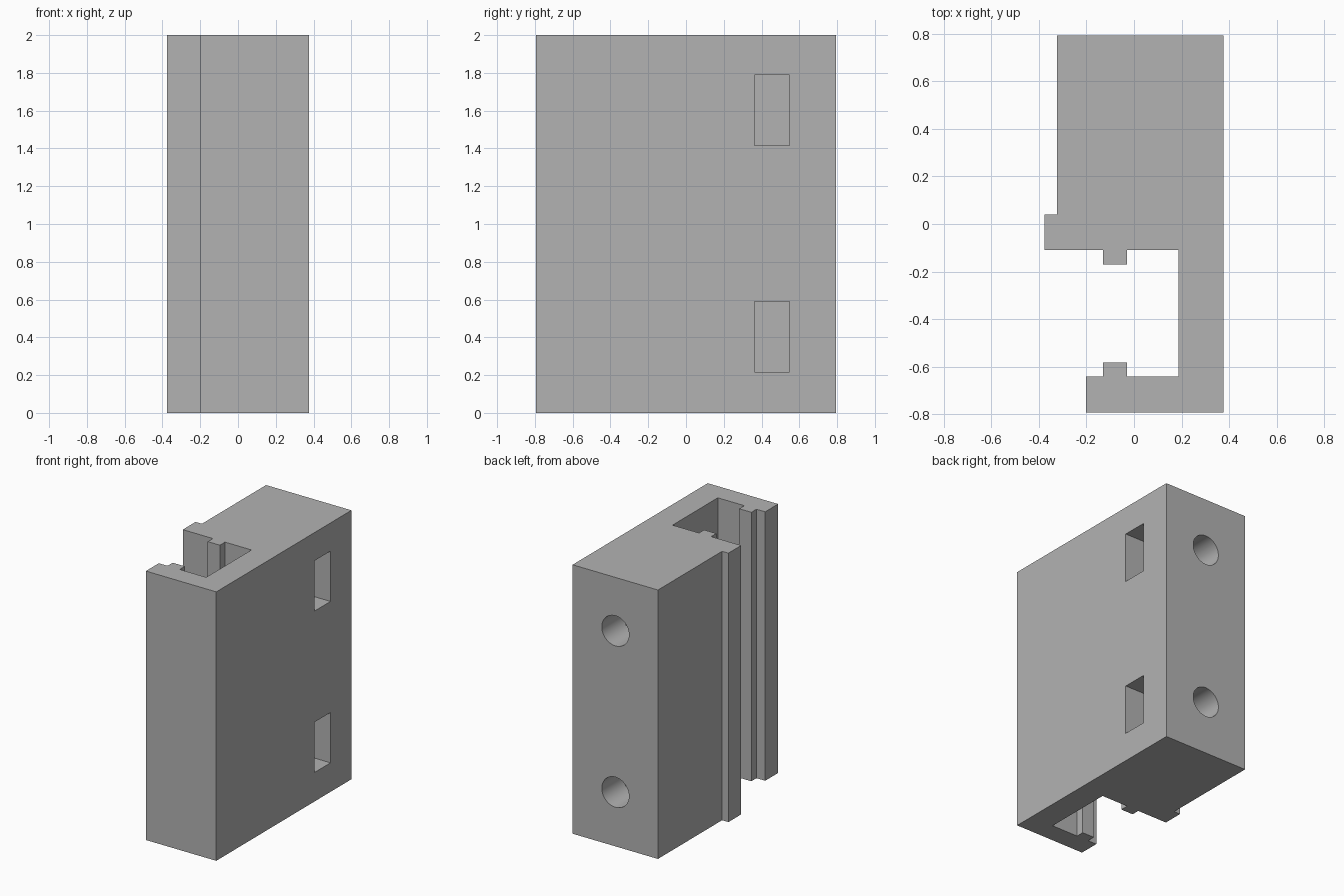
import bpy, bmesh, math
from mathutils import Matrix

cube = bpy.data.objects.get("Cube")
if cube:
    bpy.data.objects.remove(cube, do_unlink=True)

grey = bpy.data.materials.new("plain grey")
grey.use_nodes = True
colour = (0.45, 0.45, 0.45, 1)
grey.diffuse_color = colour
grey.node_tree.nodes["Principled BSDF"].inputs["Base Color"].default_value = colour


def add_object(name, bm):
    bmesh.ops.recalc_face_normals(bm, faces=bm.faces)
    mesh = bpy.data.meshes.new(name)
    bm.to_mesh(mesh)
    bm.free()
    mesh.materials.append(grey)
    obj = bpy.data.objects.new(name, mesh)
    bpy.context.collection.objects.link(obj)
    return obj


# Body: C-shaped clamp profile extruded upward
profile = [(-.325, .794), (-.325, .04), (-.377, .04), (-.377, -.11), (-.13, -.11),
           (-.13, -.17), (-.03, -.17), (-.03, -.11), (.188, -.11), (.188, -.642),
           (-.03, -.642), (-.03, -.582), (-.13, -.582), (-.13, -.642), (-.202, -.642),
           (-.202, -.794), (.377, -.794), (.377, .794)]
bm = bmesh.new()
base = bm.faces.new([bm.verts.new((x, y, 0)) for x, y in profile])
top = bmesh.ops.extrude_face_region(bm, geom=[base])["geom"]
bmesh.ops.translate(bm, vec=(0, 0, 2), verts=[v for v in top if isinstance(v, bmesh.types.BMVert)])
body = add_object("clamp_body", bm)


def cut(name, bm):
    cutter = add_object(name, bm)
    cutter.hide_render = True
    mod = body.modifiers.new(name, "BOOLEAN")
    mod.operation, mod.solver, mod.object = "DIFFERENCE", "EXACT", cutter
    bpy.context.view_layer.objects.active = body
    bpy.ops.object.modifier_apply(modifier=name)
    bpy.data.objects.remove(cutter, do_unlink=True)


for z in (0.403, 1.603):
    # Nut pocket entering from the side
    bm = bmesh.new()
    bmesh.ops.create_cube(bm, size=1, matrix=Matrix.Translation((.17, .455, z))
                          @ Matrix.Diagonal((.66, .187, .374, 1)))
    cut("nut_pocket", bm)
    # Round screw hole from the back into the pocket
    bm = bmesh.new()
    bmesh.ops.create_cone(bm, cap_ends=True, segments=48, radius1=.112, radius2=.112, depth=.5,
                          matrix=Matrix.Translation((.025, .70, z)) @ Matrix.Rotation(math.pi / 2, 4, "X"))
    cut("screw_hole", bm)

# Smooth hole walls, crisp edges
bpy.ops.object.select_all(action="DESELECT")
body.select_set(True)
bpy.context.view_layer.objects.active = body
bpy.ops.object.shade_smooth_by_angle(angle=math.radians(30))
